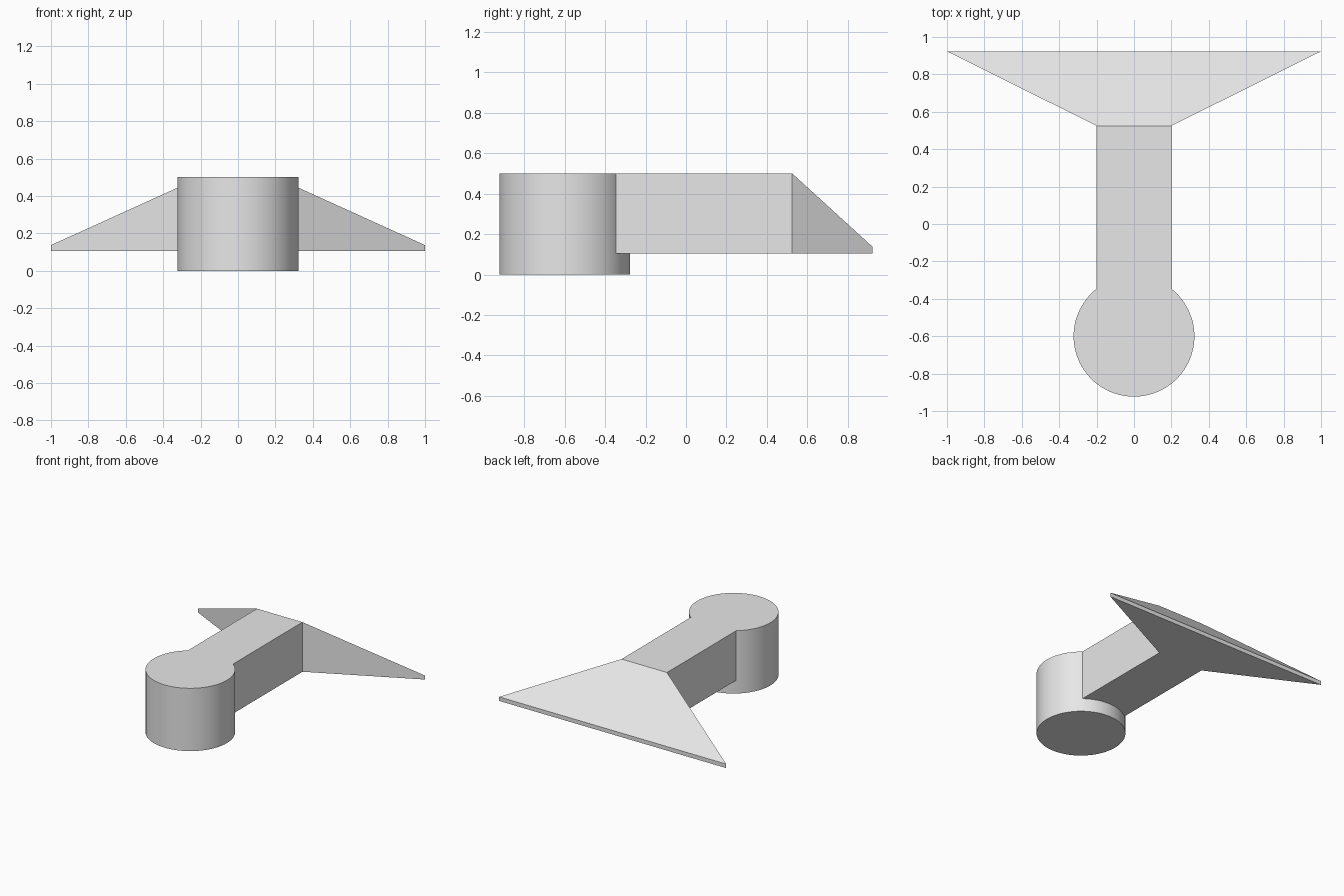
import bpy
import bmesh
import math

cube = bpy.data.objects.get("Cube")
if cube:
    bpy.data.objects.remove(cube, do_unlink=True)

grey = bpy.data.materials.new("light_grey")
grey.use_nodes = True
grey.diffuse_color = (0.8, 0.8, 0.8, 1)
grey.node_tree.nodes["Principled BSDF"].inputs["Base Color"].default_value = (0.8, 0.8, 0.8, 1)

HEAD_Y, HEAD_R = -0.6, 0.323
TOP, ARM_BOTTOM = 0.5, 0.105


def loft(name, sections):
    """Join rectangular sections (y, half width, top height) along y."""
    bm = bmesh.new()
    rings = []
    for y, w, top in sections:
        corners = ((-w, ARM_BOTTOM), (w, ARM_BOTTOM), (w, top), (-w, top))
        rings.append([bm.verts.new((x, y, z)) for x, z in corners])
    for a, b in zip(rings, rings[1:]):
        for i in range(4):
            j = (i + 1) % 4
            bm.faces.new((a[i], a[j], b[j], b[i]))
    bm.faces.new(rings[0])
    bm.faces.new(rings[-1])
    bmesh.ops.recalc_face_normals(bm, faces=bm.faces)
    mesh = bpy.data.meshes.new(name)
    bm.to_mesh(mesh)
    bm.free()
    mesh.materials.append(grey)
    obj = bpy.data.objects.new(name, mesh)
    bpy.context.collection.objects.link(obj)
    return obj


# Arm that flares into a wide sloping tail
arm = loft("arm_and_tail", [(HEAD_Y, 0.2, TOP), (0.525, 0.2, TOP), (0.923, 1.0, 0.137)])

# Round head, merged with the arm into one clean solid
bpy.ops.mesh.primitive_cylinder_add(vertices=96, radius=HEAD_R, depth=TOP,
                                    location=(0, HEAD_Y, TOP / 2))
body = bpy.context.object
body.name = "head_with_arm_and_tail"
body.data.materials.append(grey)
union = body.modifiers.new("join_arm", 'BOOLEAN')
union.operation = 'UNION'
union.solver = 'EXACT'
union.object = arm
bpy.ops.object.modifier_apply(modifier=union.name)
bpy.data.objects.remove(arm, do_unlink=True)

# Smooth the round wall only
bpy.ops.object.shade_smooth_by_angle(angle=math.radians(20))
